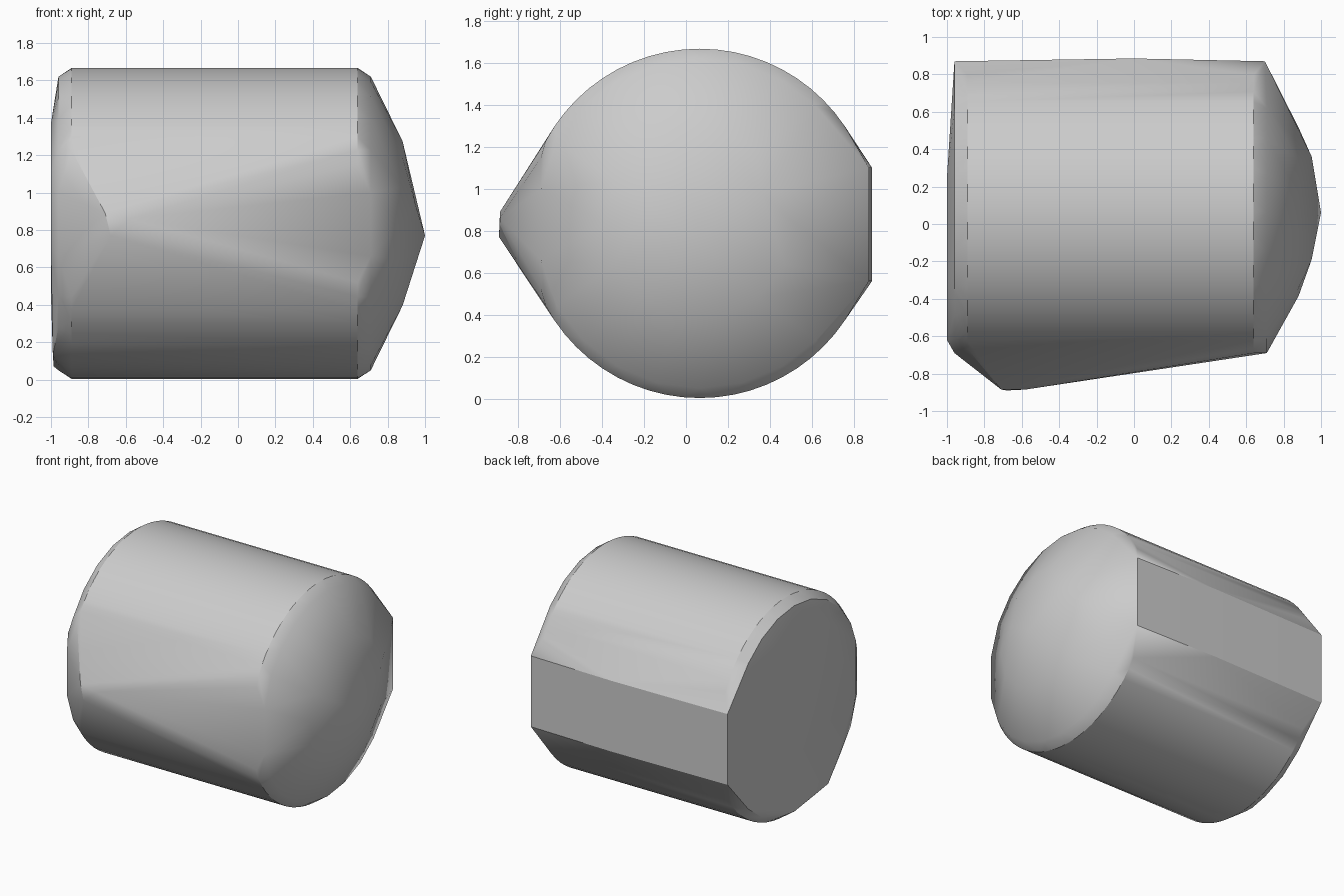
import bpy, bmesh, math

old = bpy.data.objects.get("Cube")
if old:
    bpy.data.objects.remove(old, do_unlink=True)

CY, CZ = 0.065, 0.835      # axis of the drum


def material(name, value):
    m = bpy.data.materials.new(name)
    m.use_nodes = True
    m.diffuse_color = (value, value, value, 1)
    m.node_tree.nodes["Principled BSDF"].inputs["Base Color"].default_value = (value, value, value, 1)
    return m


def ring(x, r, count, front=-0.69, back=0.88):
    """Circle across the x axis, leaving out the arcs past the front and back cuts."""
    pts = []
    for i in range(count):
        a = math.tau * i / count
        y, z = CY + r * math.cos(a), CZ + r * math.sin(a)
        if front <= y <= back - 0.03:
            pts.append((x, y, z))
    return pts


# Drum wall and its chamfered rims
points = ring(-0.89, 0.831, 64) + ring(0.64, 0.831, 64)
points += ring(-0.96, 0.785, 24) + ring(0.71, 0.785, 24)

# Flattened back, slightly bowed
for z in (0.56, 1.1):
    points += [(x, y, z) for x, y in ((-0.96, 0.87), (0, 0.885), (0.7, 0.87))]

# Flattened front edge at both ends
for z in (0.66, 1.0):
    points += [(0.71, -0.69, z), (-0.96, -0.69, z)]
for z in (0.52, 1.15):
    points += [(0.64, -0.69, z), (-0.89, -0.69, z)]

# Corner bump on the front
points += [(-0.71, -0.885, 0.89), (-0.68, -0.89, 0.77), (-0.58, -0.885, 0.86)]

# Blunt domed end
points += ring(0.88, 0.45, 14)
points += [(0.95, -0.19, 0.93), (0.95, 0.36, 0.98), (1.0, 0.06, 0.77)]

# Nearly flat end
points += [(-1, -0.62, 0.7), (-1, -0.62, 1.1), (-1, -0.3, 1.37), (-1, 0.25, 1.35),
           (-1, 0.25, 0.45), (-0.99, -0.3, 0.13), (-0.985, 0.1, 0.07)]

# Wrap the outline points in one closed skin
bm = bmesh.new()
for p in points:
    bm.verts.new(p)
hull = bmesh.ops.convex_hull(bm, input=bm.verts[:])
bmesh.ops.delete(bm, geom=[v for v in bm.verts if not v.link_faces], context='VERTS')
bmesh.ops.dissolve_limit(bm, angle_limit=math.radians(0.5), verts=bm.verts[:], edges=bm.edges[:])
bmesh.ops.recalc_face_normals(bm, faces=bm.faces[:])

mesh = bpy.data.meshes.new("drum_body")
bm.to_mesh(mesh)
bm.free()
mesh.materials.append(material("plain_grey", 0.6))
body = bpy.data.objects.new("drum_body", mesh)
bpy.context.collection.objects.link(body)

bpy.ops.object.select_all(action='DESELECT')
body.select_set(True)
bpy.context.view_layer.objects.active = body
bpy.ops.object.shade_smooth_by_angle(angle=math.radians(30))
